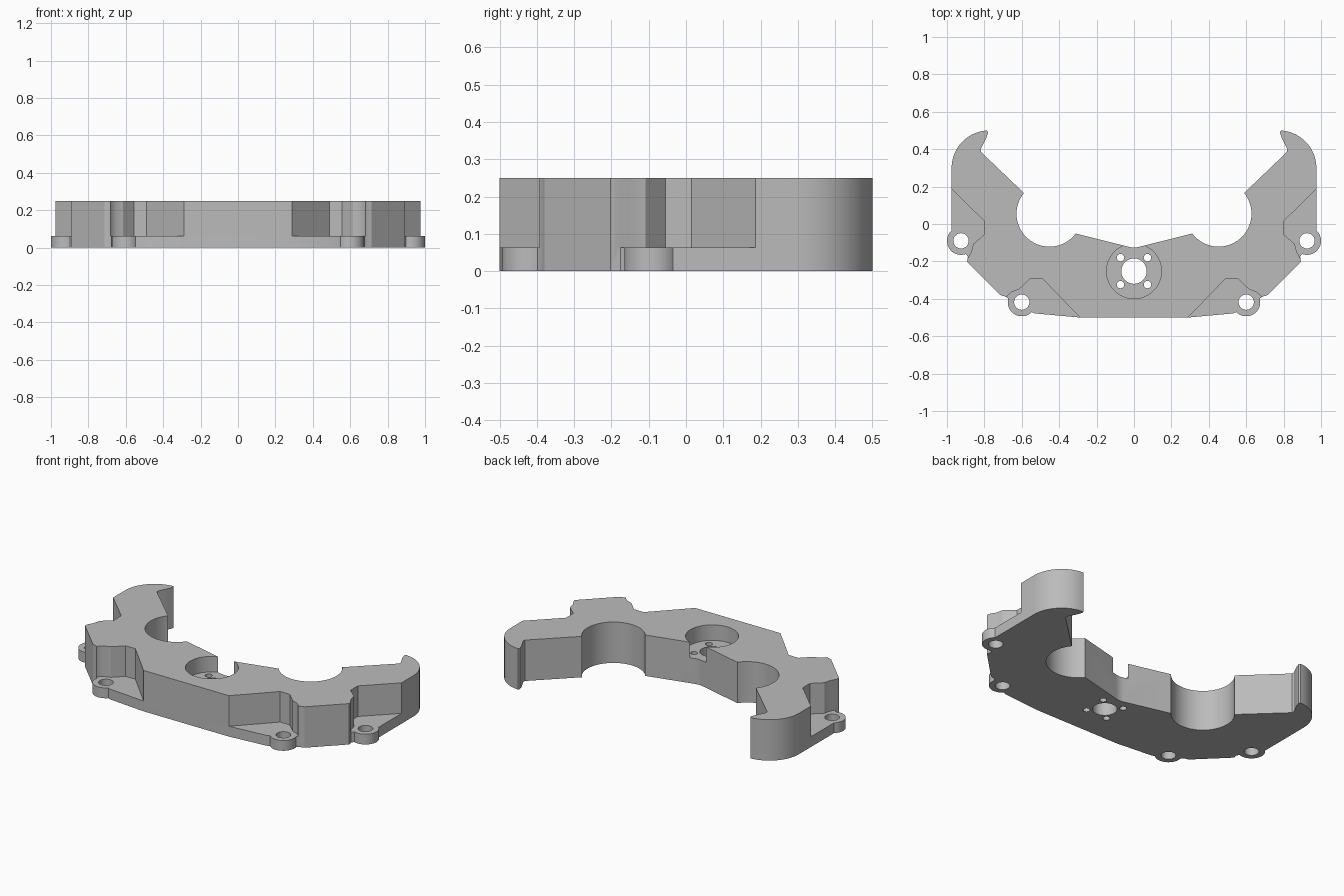
import bpy
import bmesh
from math import cos, sin, radians

if "Cube" in bpy.data.objects:
    bpy.data.objects.remove(bpy.data.objects["Cube"])

HEIGHT, FLANGE, RECESS = 0.25, 0.063, 0.155

grey = bpy.data.materials.new("plain grey")
grey.use_nodes = True
colour = (0.5, 0.5, 0.5, 1)
grey.diffuse_color = colour
grey.node_tree.nodes["Principled BSDF"].inputs["Base Color"].default_value = colour


def arc(cx, cy, r, start, end, steps=20):
    angles = [radians(start + (end - start) * i / steps) for i in range(steps + 1)]
    return [(cx + r * cos(a), cy + r * sin(a)) for a in angles]


def flip(points):
    return [(-x, y) for x, y in reversed(points)]


def prism(name, points, bottom, top):
    bm = bmesh.new()
    face = bm.faces.new([bm.verts.new((x, y, bottom)) for x, y in points])
    walls = bmesh.ops.extrude_face_region(bm, geom=[face])
    verts = [v for v in walls["geom"] if isinstance(v, bmesh.types.BMVert)]
    bmesh.ops.translate(bm, verts=verts, vec=(0, 0, top - bottom))
    bmesh.ops.recalc_face_normals(bm, faces=bm.faces)
    mesh = bpy.data.meshes.new(name)
    bm.to_mesh(mesh)
    bm.free()
    mesh.materials.append(grey)
    obj = bpy.data.objects.new(name, mesh)
    bpy.context.collection.objects.link(obj)
    return obj


def cut(body, points, bottom, top=0.4):
    cutter = prism("cutter", points, bottom, top)
    cutter.hide_render = True
    mod = body.modifiers.new("cut", "BOOLEAN")
    mod.operation = "DIFFERENCE"
    mod.solver = "EXACT"
    mod.object = cutter
    bpy.context.view_layer.objects.active = body
    bpy.ops.object.modifier_apply(modifier=mod.name)
    bpy.data.objects.remove(cutter)


# Outline of one half: front edge, two bolt ears, hooked arm, round bay, centre notch
front_ear, side_ear = (0.6, -0.418), (0.925, -0.09)
half = [(0.29, -0.5), (0.53, -0.478)]
half += arc(*front_ear, 0.075, 225, 375)
half += [(0.69, -0.387), (0.715, -0.38), (0.893, -0.203), (0.888, -0.175)]
half += arc(*side_ear, 0.075, 250, 408)
half += arc(0.775, 0.3, 0.2, 0, 87, 24)
half += [(0.78, 0.49), (0.79, 0.46), (0.805, 0.43), (0.82, 0.4), (0.818, 0.385)]
half += arc(0.452, 0.055, 0.176, 39, -143, 40)
half += [(0.025, -0.123)]
body = prism("caliper_bracket", half + [(0, -0.127)] + flip(half), 0, HEIGHT)

# Clearance around the ears, leaving a thin flange
front_pocket = [(0.24, -0.55), (0.49, -0.292), (0.555, -0.292), (0.615, -0.35),
                (0.65, -0.362), (0.675, -0.382), (0.7, -0.42), (0.7, -0.55)]
side_pocket = [(1.04, 0.25), (0.8, 0.015), (0.8, -0.055), (0.86, -0.108),
               (0.87, -0.15), (0.89, -0.185), (0.91, -0.25), (1.1, -0.25), (1.1, 0.25)]
for pocket in (front_pocket, side_pocket):
    cut(body, pocket, FLANGE)
    cut(body, flip(pocket), FLANGE)

# Bolt holes through the ears
for x, y in (front_ear, side_ear):
    for side in (-1, 1):
        cut(body, arc(side * x, y, 0.041, 0, 345, 23), -0.1)

# Round recess with a centre bore and four small holes
cut(body, arc(0, -0.252, 0.147, 0, 352.5, 47), RECESS)
cut(body, arc(0, -0.252, 0.068, 0, 348.75, 31), -0.1)
for sx in (-1, 1):
    for sy in (-1, 1):
        cut(body, arc(sx * 0.072, -0.252 + sy * 0.072, 0.02, 0, 337.5, 15), -0.1)

bpy.ops.object.select_all(action="DESELECT")
body.select_set(True)
bpy.context.view_layer.objects.active = body
bpy.ops.object.shade_smooth_by_angle(angle=radians(25))
